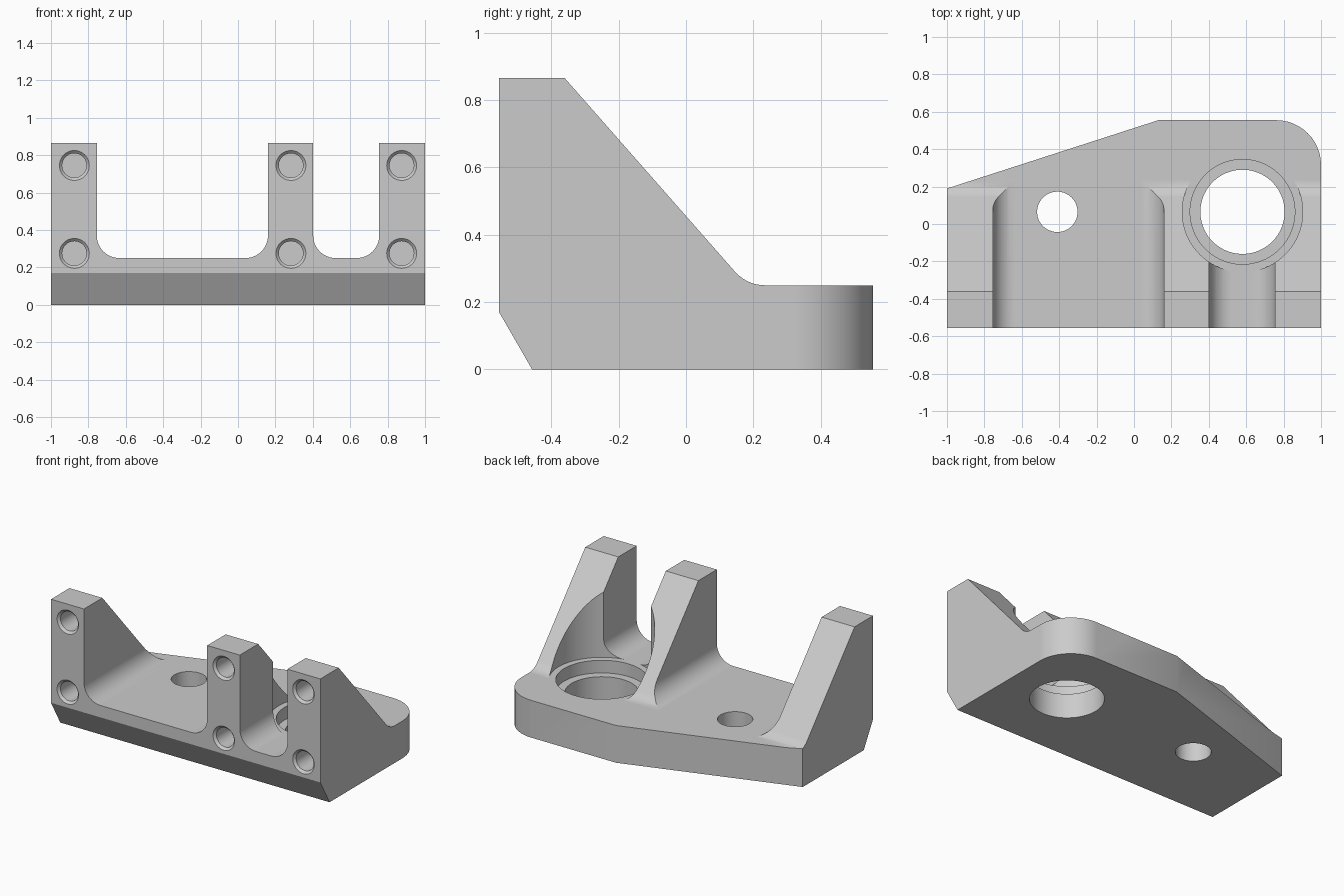
import bpy
import bmesh
import math
from mathutils import Vector

cube = bpy.data.objects.get("Cube")
if cube:
    bpy.data.objects.remove(cube, do_unlink=True)

metal = bpy.data.materials.new("plain grey")
metal.use_nodes = True
GREY = (0.6, 0.6, 0.6, 1)
metal.diffuse_color = GREY
metal.node_tree.nodes["Principled BSDF"].inputs["Base Color"].default_value = GREY


def rounded(corners, steps=12):
    """Turn (u, v, radius) corners into an outline with filleted corners."""
    out = []
    for i, (px, py, r) in enumerate(corners):
        p = Vector((px, py))
        if not r:
            out.append((px, py))
            continue
        u = (Vector(corners[i - 1][:2]) - p).normalized()
        v = (Vector(corners[(i + 1) % len(corners)][:2]) - p).normalized()
        half = u.angle(v) / 2
        c = p + (u + v).normalized() * (r / math.sin(half))
        s = p + u * (r / math.tan(half)) - c
        e = p + v * (r / math.tan(half)) - c
        start = math.atan2(s.y, s.x)
        turn = math.atan2(s.x * e.y - s.y * e.x, s.dot(e))
        for k in range(steps + 1):
            a = start + turn * k / steps
            out.append((round(c.x + r * math.cos(a), 5), round(c.y + r * math.sin(a), 5)))
    return out


def loft(name, rings):
    """Closed solid through equal-sized rings of points."""
    bm = bmesh.new()
    loops = [[bm.verts.new(p) for p in ring] for ring in rings]
    n = len(loops[0])
    for a, b in zip(loops, loops[1:]):
        for i in range(n):
            j = (i + 1) % n
            bm.faces.new((a[i], a[j], b[j], b[i]))
    bm.faces.new(loops[0][::-1])
    bm.faces.new(loops[-1])
    bmesh.ops.recalc_face_normals(bm, faces=bm.faces[:])
    mesh = bpy.data.meshes.new(name)
    bm.to_mesh(mesh)
    bm.free()
    mesh.materials.append(metal)
    obj = bpy.data.objects.new(name, mesh)
    bpy.context.collection.objects.link(obj)
    return obj


def prism(name, outline, axis, lo, hi):
    def place(p, d):
        q = list(p)
        q.insert(axis, d)
        return q
    return loft(name, [[place(p, d) for p in outline] for d in (lo, hi)])


def lathe(name, profile, axis, centre, n=64):
    """Stack of circles (radius, position) along an axis."""
    rings = []
    for r, d in profile:
        ring = []
        for k in range(n):
            a = math.tau * k / n
            q = [centre[0] + r * math.cos(a), centre[1] + r * math.sin(a)]
            q.insert(axis, d)
            ring.append(q)
        rings.append(ring)
    return loft(name, rings)


def combine(body, tool, operation="DIFFERENCE"):
    tool.hide_render = True
    mod = body.modifiers.new("cut", "BOOLEAN")
    mod.operation = operation
    mod.solver = "EXACT"
    mod.object = tool
    bpy.context.view_layer.objects.active = body
    bpy.ops.object.modifier_apply(modifier=mod.name)
    bpy.data.objects.remove(tool, do_unlink=True)


FRONT, BACK, FLOOR, TOP = -0.555, 0.555, 0.25, 0.865

# Body: side silhouette with chamfered foot and sloping posts
side = rounded([(FRONT, 0.17, 0), (-0.457, 0, 0), (0.8, 0, 0), (0.8, FLOOR, 0),
                (0.181, FLOOR, 0.12), (-0.36, TOP, 0), (FRONT, TOP, 0)])
body = prism("bracket_body", side, 0, -1.2, 1.2)

# Gaps between the three posts
for x0, x1 in ((-0.755, 0.16), (0.402, 0.755)):
    slot = rounded([(x0, 1.2, 0), (x0, FLOOR, 0.12), (x1, FLOOR, 0.12), (x1, 1.2, 0)])
    combine(body, prism("gap_cutter", slot, 1, -0.8, 0.7))

# Plan outline with tapered back edge and one rounded corner
plan = rounded([(-1, -0.8, 0), (1, -0.8, 0), (1, BACK, 0.24), (0.13, BACK, 0), (-1, 0.19, 0)])
combine(body, prism("plan_cutter", plan, 2, -0.3, 1.3), "INTERSECT")

# Large stepped bore with clearance through the posts, and small through hole
bore = [(0.225, -0.2), (0.225, 0.165), (0.28, 0.165), (0.28, FLOOR), (0.322, FLOOR), (0.322, 1.2)]
combine(body, lathe("bore_cutter", bore, 2, (0.58, 0.065), 96))
combine(body, lathe("hole_cutter", [(0.108, -0.2), (0.108, 0.6)], 2, (-0.41, 0.065)))

# Blind chamfered screw holes in the post fronts
screw = [(0.08, FRONT - 0.1), (0.08, FRONT), (0.065, FRONT + 0.015), (0.065, FRONT + 0.2)]
for x in (-0.875, 0.283, 0.875):
    for z in (0.275, 0.745):
        combine(body, lathe("screw_cutter", screw, 1, (x, z), 40))

# Smooth curved walls, keep edges crisp
bpy.ops.object.select_all(action="DESELECT")
body.select_set(True)
bpy.context.view_layer.objects.active = body
bpy.ops.object.shade_smooth_by_angle(angle=math.radians(25))
weighted = body.modifiers.new("weighted_normals", "WEIGHTED_NORMAL")
weighted.keep_sharp = True
